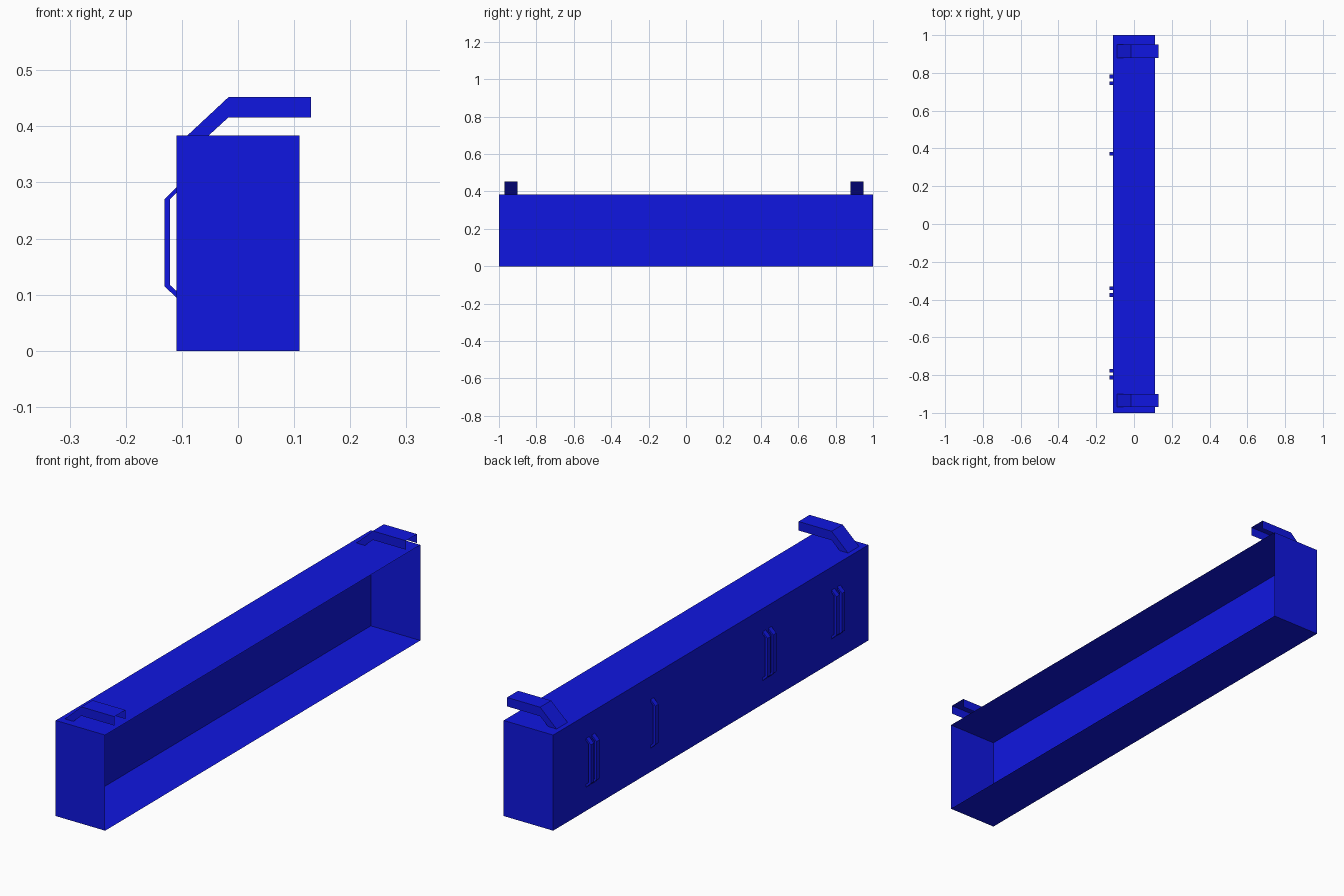
import bpy, bmesh

if "Cube" in bpy.data.objects:
    bpy.data.objects.remove(bpy.data.objects["Cube"])

blue = bpy.data.materials.new("blue_paint")
blue.diffuse_color = (0.005, 0.008, 0.75, 1)
blue.use_nodes = True
blue.node_tree.nodes["Principled BSDF"].inputs["Base Color"].default_value = blue.diffuse_color

HALF_X, HALF_Y, HEIGHT = 0.11, 1.0, 0.384


def finish(name, bm):
    mesh = bpy.data.meshes.new(name)
    bm.to_mesh(mesh)
    bm.free()
    mesh.materials.append(blue)
    obj = bpy.data.objects.new(name, mesh)
    bpy.context.collection.objects.link(obj)
    return obj


def channel(name, outer, inner, y_mid, width):
    """Folded U-channel: an outer strip along an xz path with two side walls."""
    bm = bmesh.new()
    y0, y1 = y_mid - width / 2, y_mid + width / 2
    o0, o1, i0, i1 = [[bm.verts.new((x, y, z)) for x, z in path]
                      for path, y in ((outer, y0), (outer, y1), (inner, y0), (inner, y1))]
    for a in range(len(outer) - 1):
        b = a + 1
        bm.faces.new((o0[a], o0[b], o1[b], o1[a]))
        bm.faces.new((o0[a], i0[a], i0[b], o0[b]))
        bm.faces.new((o1[a], o1[b], i1[b], i1[a]))
    return finish(name, bm)


# Thin-walled tray, open on the +x side
bm = bmesh.new()
bmesh.ops.create_cube(bm, size=1)
for v in bm.verts:
    v.co = (v.co.x * 2 * HALF_X, v.co.y * 2 * HALF_Y, (v.co.z + 0.5) * HEIGHT)
bm.normal_update()
bmesh.ops.delete(bm, geom=[f for f in bm.faces if f.normal.x > 0.5], context='FACES_ONLY')
finish("open_box", bm)

# Hanging hooks on the top, open underneath
hook_outer = [(-0.09, HEIGHT), (-0.017, 0.452), (0.13, 0.452)]
hook_inner = [(-0.052, HEIGHT), (-0.017, 0.416), (0.13, 0.416)]
for i, y in enumerate((-0.935, 0.915)):
    channel(f"hook_{i + 1}", hook_outer, hook_inner, y, 0.07)

# Slim strap loops on the closed side
loop_outer = [(-HALF_X, 0.095), (-0.131, 0.115), (-0.131, 0.27), (-HALF_X, 0.291)]
loop_inner = [(-HALF_X, 0.107), (-0.121, 0.117), (-0.121, 0.27), (-HALF_X, 0.281)]
for i, y in enumerate((-0.813, -0.777, -0.376, -0.34, 0.372, 0.745, 0.781)):
    channel(f"side_loop_{i + 1}", loop_outer, loop_inner, y, 0.02)
